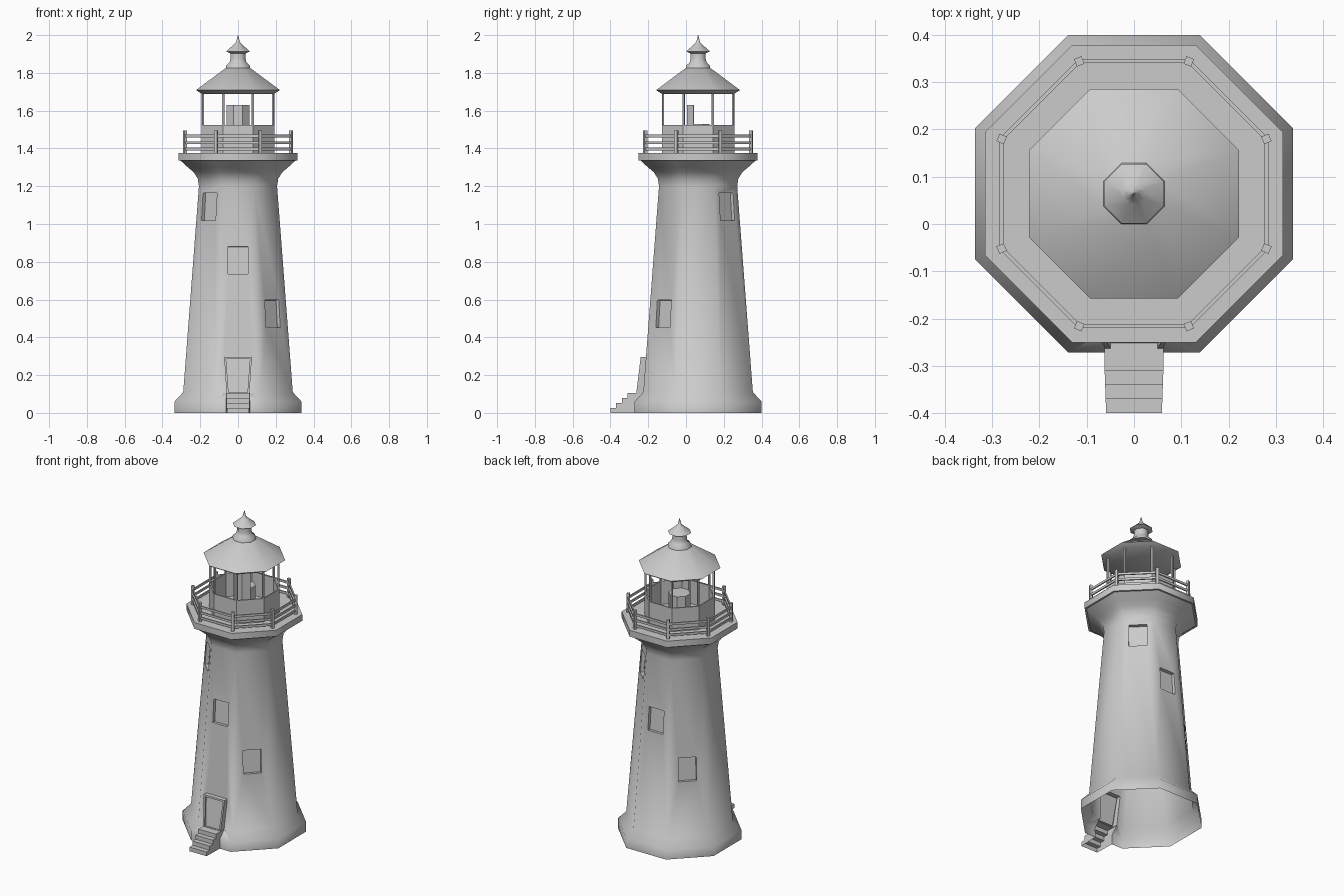
import bpy, bmesh, math
from mathutils import Matrix, Vector

if "Cube" in bpy.data.objects:
    bpy.data.objects.remove(bpy.data.objects["Cube"], do_unlink=True)

CY = 0.064                      # tower axis
STEP = math.pi / 4
T = math.tan(STEP / 2)
AXIS = Matrix.Translation((0, CY, 0))

grey = bpy.data.materials.new("stone_grey")
grey.use_nodes = True
grey.diffuse_color = (0.6, 0.6, 0.6, 1)
grey.node_tree.nodes["Principled BSDF"].inputs["Base Color"].default_value = (0.6, 0.6, 0.6, 1)


def finish(name, bm, smooth=None):
    bmesh.ops.recalc_face_normals(bm, faces=bm.faces)
    mesh = bpy.data.meshes.new(name)
    bm.to_mesh(mesh)
    bm.free()
    mesh.materials.append(grey)
    ob = bpy.data.objects.new(name, mesh)
    bpy.context.collection.objects.link(ob)
    if smooth:
        shade(ob, smooth)
    return ob


def shade(ob, degrees):
    bpy.ops.object.select_all(action='DESELECT')
    ob.select_set(True)
    bpy.context.view_layer.objects.active = ob
    bpy.ops.object.shade_smooth_by_angle(angle=math.radians(degrees))


def octagon_lathe(name, profile, smooth=None):
    """Closed eight-sided solid from (apothem, height) pairs."""
    bm = bmesh.new()
    rings = []
    for a, z in profile:
        r = a / math.cos(STEP / 2)
        rings.append([bm.verts.new((r * math.cos((k + .5) * STEP), CY + r * math.sin((k + .5) * STEP), z))
                      for k in range(8)])
    for low, high in zip(rings, rings[1:]):
        for k in range(8):
            n = (k + 1) % 8
            bm.faces.new((low[k], low[n], high[n], high[k]))
    bm.faces.new(rings[0][::-1])
    bm.faces.new(rings[-1])
    return finish(name, bm, smooth)


def add_box(bm, matrix, size):
    bmesh.ops.create_cube(bm, size=1, matrix=matrix @ Matrix.Diagonal((*size, 1)))


def prism(name, points, offset):
    """Solid swept from a polygon along an offset."""
    bm = bmesh.new()
    face = bm.faces.new([bm.verts.new(p) for p in points])
    swept = bmesh.ops.extrude_face_region(bm, geom=[face], use_keep_orig=True)
    bmesh.ops.translate(bm, vec=offset, verts=[v for v in swept["geom"] if isinstance(v, bmesh.types.BMVert)])
    return finish(name, bm)


def combine(target, other, operation):
    mod = target.modifiers.new(operation, 'BOOLEAN')
    mod.operation, mod.object, mod.solver = operation, other, 'EXACT'
    other.hide_render = True
    helpers.append(other)


helpers = []

# Tower wall, flared at the top and footed at the base
tower = octagon_lathe("tower", [(.336, -.05), (.336, .06), (.29, .11), (.207, 1.2), (.213, 1.24),
                                (.235, 1.275), (.265, 1.3), (.307, 1.338)])

# Door surround, tapering and leaning with the wall
def door_outline(inset, y_shift, bottom):
    top, low = .073 - inset, .06 - inset
    return [(-low, -.265 + y_shift, bottom), (low, -.265 + y_shift, bottom),
            (top, -.24 + y_shift, .295 - inset), (-top, -.24 + y_shift, .295 - inset)]

combine(tower, prism("door_surround", door_outline(0, 0, .09), (0, .1, 0)), 'UNION')

# Entrance stairs, a little wider toward the door
steps = [(-.4, -.05)]
for i in range(4):
    y, z = -.4 + .03 * i, .0265 * (i + 1)
    steps += [(y, z), (y + .03, z)]
steps[-1] = (-.2, .106)
steps.append((-.2, -.05))
stairs = prism("stairs", [(-.5, y, z) for y, z in steps], (1, 0, 0))
for v in stairs.data.vertices:
    v.co.x *= 2 * (.059 + .035 * min(v.co.y + .4, .14))
combine(tower, stairs, 'UNION')
combine(tower, prism("door_recess", door_outline(.01, -.03, .108), (0, .043, 0)), 'DIFFERENCE')

# Windows winding up both sides: (compass step, height)
for number, (k, z) in enumerate([(-2, .807), (-1, .525), (-3, 1.092), (2, .807), (3, .525), (1, 1.092)]):
    apothem = .29 - (z - .11) * .083 / 1.09
    bm = bmesh.new()
    place = (AXIS @ Matrix.Rotation(k * STEP, 4, 'Z') @ Matrix.Translation((apothem, 0, z))
             @ Matrix.Rotation(-.076, 4, 'Y'))
    add_box(bm, place, (.042, .105, .146))
    combine(tower, finish("window_recess_%d" % number, bm), 'DIFFERENCE')

# Bake the cuts and open the hollow underside
graph = bpy.context.evaluated_depsgraph_get()
baked = bpy.data.meshes.new_from_object(tower.evaluated_get(graph))
tower.modifiers.clear()
bm = bmesh.new()
bm.from_mesh(baked)
bmesh.ops.bisect_plane(bm, geom=bm.verts[:] + bm.edges[:] + bm.faces[:], plane_co=(0, 0, 0),
                       plane_no=(0, 0, 1), clear_inner=True)
bm.to_mesh(tower.data)
bm.free()
for ob in helpers:
    bpy.data.objects.remove(ob, do_unlink=True)
shade(tower, 55)

# Gallery deck
octagon_lathe("gallery_deck", [(.315, 1.335), (.315, 1.375)], 50)

# Gallery railing, lantern posts and parapet
rail, lantern, parapet = bmesh.new(), bmesh.new(), bmesh.new()
for k in range(8):
    corner = AXIS @ Matrix.Rotation((k + .5) * STEP, 4, 'Z')
    side = AXIS @ Matrix.Rotation(k * STEP, 4, 'Z')
    add_box(rail, corner @ Matrix.Translation((.303, 0, 1.434)), (.017, .017, .12))
    for z in (1.397, 1.43, 1.466):
        add_box(rail, side @ Matrix.Translation((.28, 0, z)), (.008, .56 * T, .014))
    add_box(lantern, corner @ Matrix.Translation((.201, 0, 1.605)), (.01, .01, .17))
    add_box(parapet, side @ Matrix.Translation((.188, 0, 1.448)), (.008, .384 * T, .15))
finish("gallery_railing", rail)
finish("lantern_posts", lantern)
finish("lantern_parapet", parapet)

# Lamp drum with a raised front reflector
octagon_lathe("lamp_drum", [(.06, 1.37), (.06, 1.53)], 30)
reflector = bmesh.new()
for k in (-3, -2, -1):
    side = AXIS @ Matrix.Rotation(k * STEP, 4, 'Z')
    add_box(reflector, side @ Matrix.Translation((.058, 0, 1.575)), (.004, .12 * T, .11))
finish("lamp_reflector", reflector)

# Roof, vent neck and finial
octagon_lathe("roof", [(.19, 1.688), (.222, 1.709), (.065, 1.826)], 50)
octagon_lathe("vent_neck", [(.065, 1.822), (.063, 1.838), (.045, 1.855), (.04, 1.875), (.04, 1.91)], 50)
octagon_lathe("finial", [(.04, 1.903), (.063, 1.914), (.022, 1.95), (.01, 1.963), (.001, 2)], 50)
